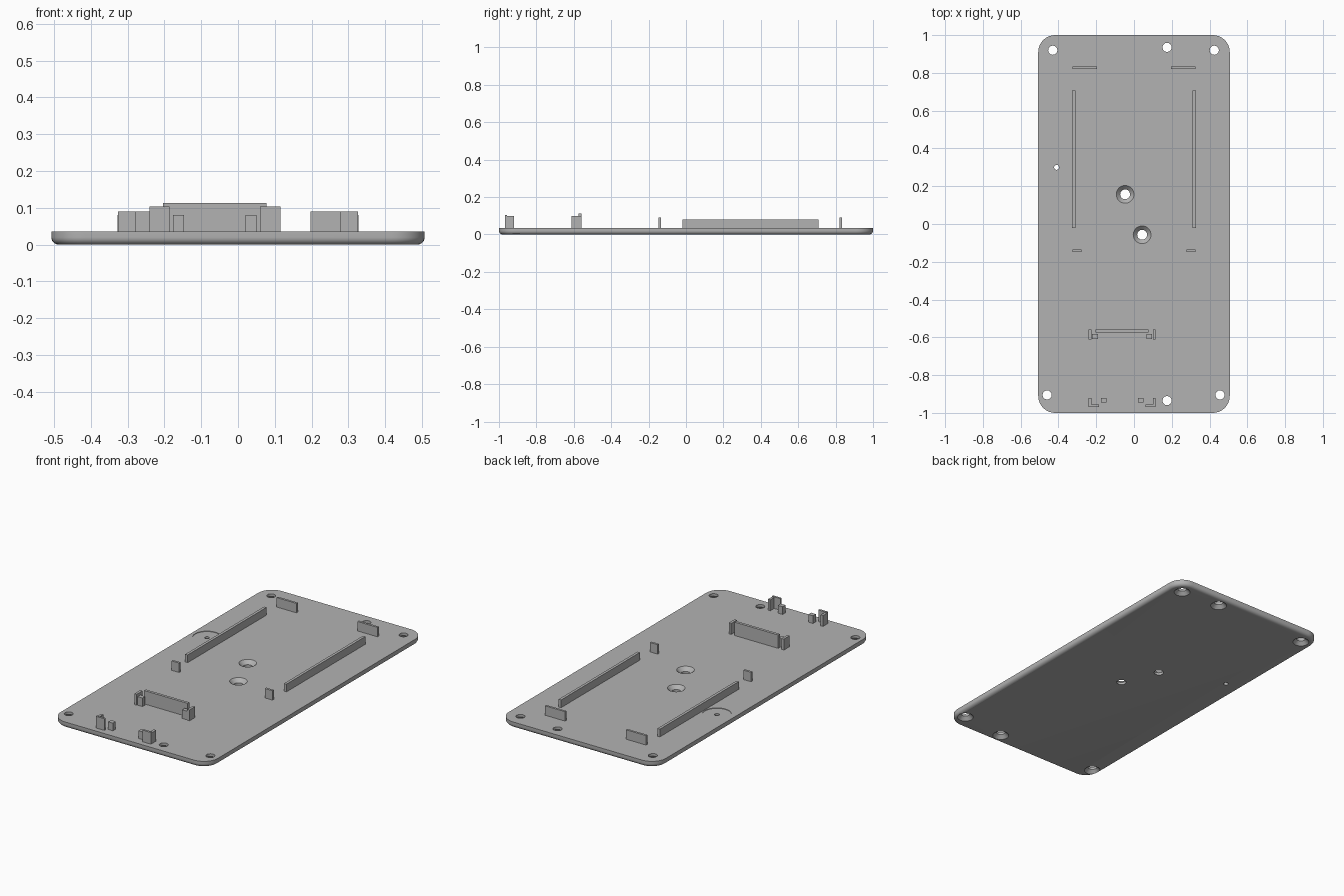
import bpy, bmesh
from math import sin, cos, pi

cube = bpy.data.objects.get("Cube")
if cube:
    bpy.data.objects.remove(cube, do_unlink=True)

grey = bpy.data.materials.new("plain grey")
grey.use_nodes = True
COLOUR = (0.45, 0.45, 0.45, 1)
grey.diffuse_color = COLOUR
grey.node_tree.nodes["Principled BSDF"].inputs["Base Color"].default_value = COLOUR

TOP = 0.035


def loft(bm, rings):
    """Skin a stack of point rings and cap both ends."""
    loops = [[bm.verts.new(p) for p in ring] for ring in rings]
    n = len(loops[0])
    for low, high in zip(loops, loops[1:]):
        for i in range(n):
            j = (i + 1) % n
            bm.faces.new((low[i], low[j], high[j], high[i]))
    bm.faces.new(loops[0][::-1])
    bm.faces.new(loops[-1])


def make_object(name, bm):
    bmesh.ops.recalc_face_normals(bm, faces=bm.faces)
    mesh = bpy.data.meshes.new(name)
    bm.to_mesh(mesh)
    bm.free()
    mesh.materials.append(grey)
    obj = bpy.data.objects.new(name, mesh)
    bpy.context.collection.objects.link(obj)
    return obj


def box(name, x0, x1, y0, y1, height):
    """Upright block rooted just inside the plate."""
    bm = bmesh.new()
    loft(bm, [[(x0, y0, z), (x1, y0, z), (x1, y1, z), (x0, y1, z)]
              for z in (TOP - 0.005, height)])
    return make_object(name, bm)


def pair(name, x0, x1, y0, y1, height, centre=0.0):
    """Block on the right plus its mirror image on the left."""
    box("right_" + name, x0, x1, y0, y1, height)
    box("left_" + name, 2 * centre - x1, 2 * centre - x0, y0, y1, height)


# Base plate: rounded rectangle with a rounded lower edge
def plate_ring(inset, z, half_x=0.507, half_y=1.0, radius=0.09, steps=10):
    points = []
    for k, (sx, sy) in enumerate([(1, 1), (-1, 1), (-1, -1), (1, -1)]):
        for i in range(steps + 1):
            a = (k + i / steps) * pi / 2
            points.append((sx * (half_x - radius) + (radius - inset) * cos(a),
                           sy * (half_y - radius) + (radius - inset) * sin(a), z))
    return points


FILLET = 0.02
bm = bmesh.new()
rings = []
for i in range(7):
    a = i / 6 * pi / 2
    rings.append(plate_ring(FILLET * (1 - sin(a)), FILLET * (1 - cos(a))))
loft(bm, rings + [plate_ring(0, TOP)])
plate = make_object("base_plate", bm)


# Turned cutters for the screw holes
def turned(bm, x, y, profile, sides=32):
    loft(bm, [[(x + r * cos(2 * pi * i / sides), y + r * sin(2 * pi * i / sides), z)
               for i in range(sides)] for r, z in profile])


bm = bmesh.new()
# Corner screws, countersunk underneath
for x, y in [(-0.43, 0.92), (0.425, 0.92), (0.175, 0.935),
             (-0.46, -0.905), (0.455, -0.905), (0.175, -0.935)]:
    turned(bm, x, y, [(0.044, -0.01), (0.044, 0.0), (0.024, 0.02), (0.024, 0.05)])
# Middle screws, countersunk on top
for x, y in [(-0.047, 0.157), (0.043, -0.057)]:
    turned(bm, x, y, [(0.026, -0.01), (0.026, 0.014), (0.047, TOP), (0.047, 0.05)])
# Pin hole in a shallow round recess
turned(bm, -0.41, 0.3, [(0.013, -0.01), (0.013, 0.032), (0.077, 0.032), (0.077, 0.05)])
cutter = make_object("hole_cutter", bm)
cutter.hide_render = True

cut = plate.modifiers.new("holes", "BOOLEAN")
cut.operation = "DIFFERENCE"
cut.solver = "EXACT"
cut.object = cutter
bpy.ops.object.select_all(action="DESELECT")
bpy.context.view_layer.objects.active = plate
plate.select_set(True)
bpy.ops.object.modifier_apply(modifier=cut.name)
bpy.data.objects.remove(cutter, do_unlink=True)
bpy.ops.object.shade_smooth_by_angle(angle=0.6)

# Board tray: long rails, rear stops and front stops
pair("rail", -0.327, -0.311, -0.02, 0.708, 0.08)
pair("rear_stop", -0.326, -0.197, 0.821, 0.834, 0.09)
pair("front_stop", -0.326, -0.277, -0.147, -0.134, 0.09)

# Small module holder, centred left of the middle line
HOLDER = -0.063
box("holder_back_wall", -0.204, 0.077, -0.575, -0.559, 0.113)
pair("holder_side_wall", -0.241, -0.226, -0.612, -0.559, 0.099, HOLDER)
pair("holder_support", -0.222, -0.191, -0.608, -0.583, 0.085, HOLDER)
pair("holder_front_side", -0.241, -0.226, -0.968, -0.92, 0.099, HOLDER)
pair("holder_front_lip", -0.241, -0.186, -0.968, -0.956, 0.103, HOLDER)
pair("holder_front_post", -0.176, -0.146, -0.946, -0.92, 0.08, HOLDER)
